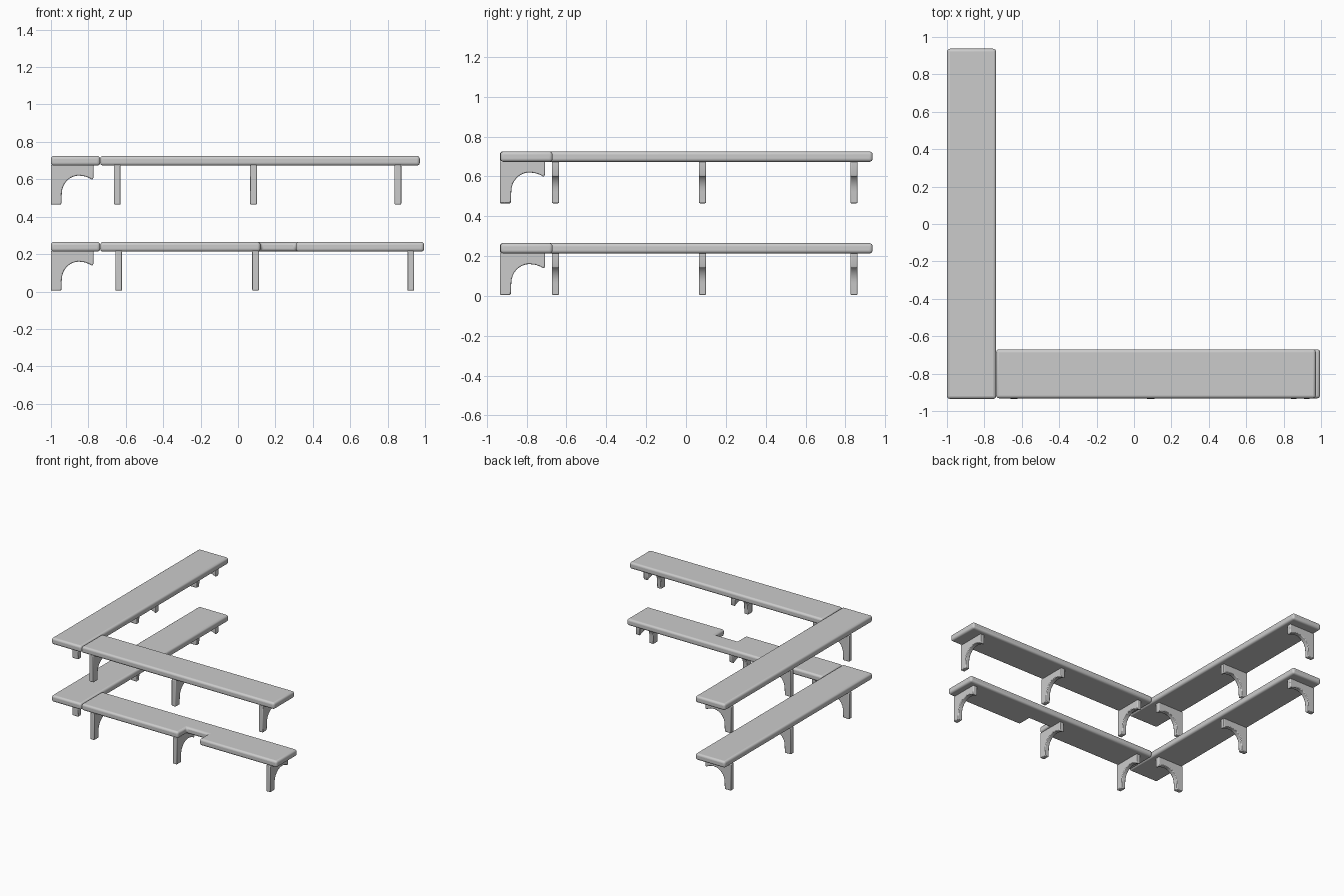
import bpy, bmesh, math
from mathutils import Matrix, Vector

cube = bpy.data.objects.get("Cube")
if cube:
    bpy.data.objects.remove(cube)

paint = bpy.data.materials.new("light_grey")
paint.use_nodes = True
grey = (0.6, 0.6, 0.6, 1)
paint.diffuse_color = grey
paint.node_tree.nodes["Principled BSDF"].inputs["Base Color"].default_value = grey


def extrude(name, outline, depth, matrix, bevel, segments):
    """Extrude a flat outline along its local z, place it and round its edges."""
    bm = bmesh.new()
    face = bm.faces.new([bm.verts.new((u, v, 0)) for u, v in outline])
    ext = bmesh.ops.extrude_face_region(bm, geom=[face])
    moved = [g for g in ext["geom"] if isinstance(g, bmesh.types.BMVert)]
    bmesh.ops.translate(bm, verts=moved, vec=(0, 0, depth))
    bm.transform(matrix)
    bmesh.ops.recalc_face_normals(bm, faces=bm.faces)
    mesh = bpy.data.meshes.new(name)
    bm.to_mesh(mesh)
    bm.free()
    mesh.materials.append(paint)
    obj = bpy.data.objects.new(name, mesh)
    bpy.context.collection.objects.link(obj)
    mod = obj.modifiers.new("rounded_edges", "BEVEL")
    mod.width = bevel
    mod.segments = segments
    mod.limit_method = "ANGLE"
    mod.angle_limit = math.radians(40)
    bpy.ops.object.select_all(action="DESELECT")
    obj.select_set(True)
    bpy.context.view_layer.objects.active = obj
    bpy.ops.object.shade_smooth_by_angle(angle=math.radians(40))


def board(name, x0, x1, y0, y1, z, notch=None):
    """Shelf board, with an optional (start, end, depth) cut-out on the front edge."""
    outline = [(x0, y0)]
    if notch:
        a, b, d = notch
        outline += [(a, y0), (a, y0 + d), (b, y0 + d), (b, y0)]
    outline += [(x1, y0), (x1, y1), (x0, y1)]
    extrude(name, outline, THICK, Matrix.Translation((0, 0, z)), 0.016, 4)


def bracket_outline():
    """Wall leg, curved underside and drooping tip; u leads away from the wall."""
    pts = [(0, 0), (0.055, 0)]
    for i in range(9):
        t = math.radians(90 * i / 8)
        pts.append((0.15 - 0.092 * math.cos(t), 0.06 + 0.095 * math.sin(t)))
    pts += [(0.18, 0.151), (0.205, 0.142), (0.222, 0.132),
            (0.227, 0.145), (0.227, RISE), (0, RISE)]
    return pts


def bracket(name, origin, outward, along):
    up = Vector((0, 0, 1))
    m = Matrix((outward, up, along)).transposed().to_4x4()
    start = Vector(origin) - Vector(along) * WIDTH / 2
    extrude(name, bracket_outline(), WIDTH, Matrix.Translation(start) @ m, 0.005, 2)


RISE, THICK, WIDTH = 0.212, 0.052, 0.036
X, Y = Vector((1, 0, 0)), Vector((0, 1, 0))
WALL_X, WALL_Y = -1.0, -0.935

# Two L-shaped shelves: level, base height, front board end, bracket spots, cut-out
levels = [
    ("lower", 0.005, 0.995, (-0.637, 0.094, 0.923), (0.12, 0.31, 0.11)),
    ("upper", 0.465, 0.972, (-0.645, 0.083, 0.855), None),
]
for level, z, end, spots, notch in levels:
    top = z + RISE - 0.004
    board(level + "_side_board", WALL_X, -0.737, WALL_Y, 0.937, top)
    board(level + "_front_board", -0.737, end, WALL_Y + 0.003, -0.67, top, notch)
    for i, x in enumerate(spots, 1):
        bracket(f"{level}_front_bracket_{i}", (x, WALL_Y, z), Y, X)
    for i, y in enumerate((-0.655, 0.083, 0.843), 1):
        bracket(f"{level}_side_bracket_{i}", (WALL_X, y, z), X, Y)
